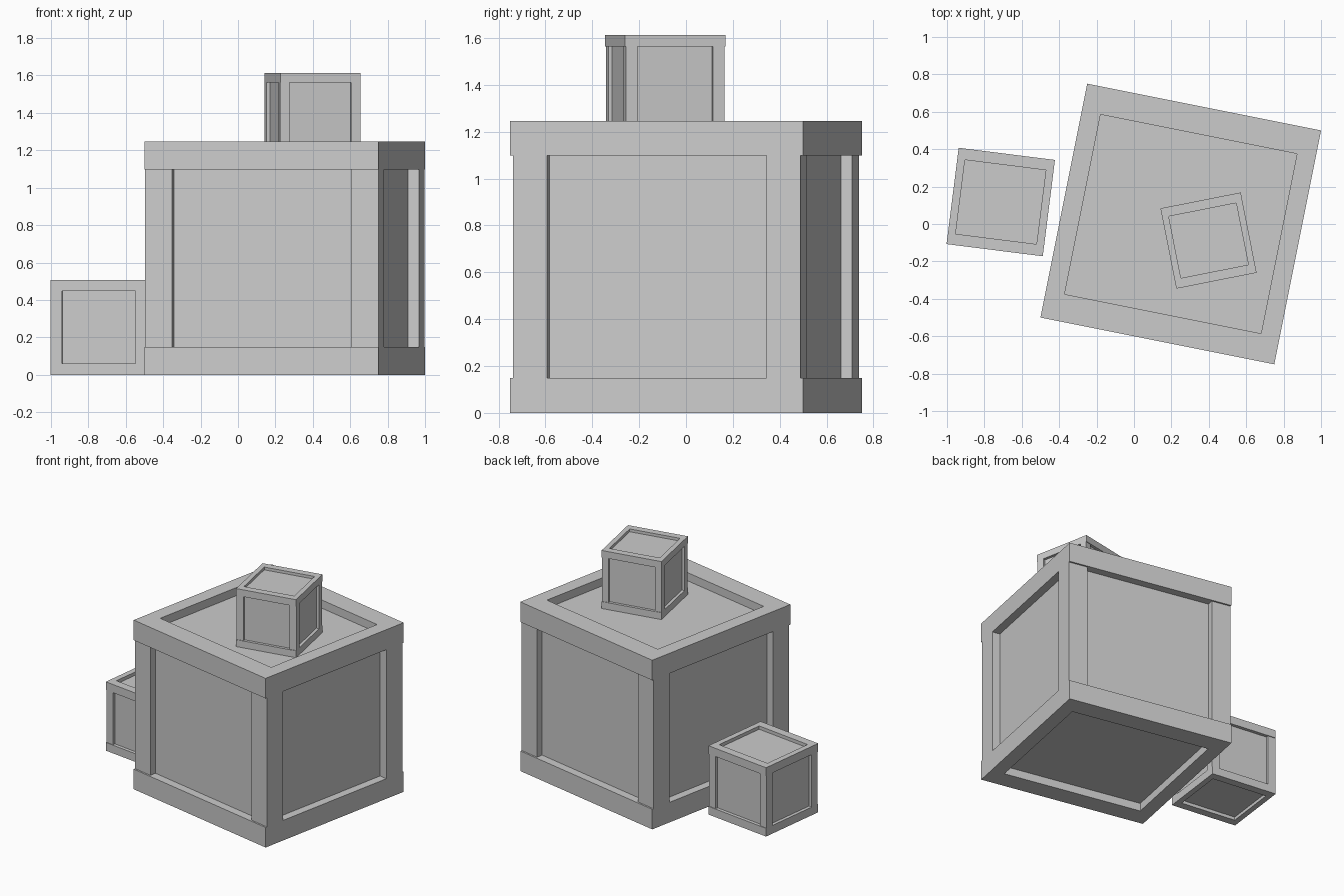
import bpy
import bmesh
from math import radians
from mathutils import Matrix

if "Cube" in bpy.data.objects:
    bpy.data.objects.remove(bpy.data.objects["Cube"])

# Crate proportions at full size
W, H = 1.275, 1.246      # width/depth and height
BAND = 0.148             # height of slats, width of posts
SIDE = 0.102             # width of the short rim slats seen from above
DEEP = 0.06              # how far the panels are sunk
STEP = 0.012             # posts sit slightly behind the slats at front and back
R = W / 2


def add_box(bm, lo, hi):
    size = [b - a for a, b in zip(lo, hi)]
    mid = [(a + b) / 2 for a, b in zip(lo, hi)]
    bmesh.ops.create_cube(bm, size=1, matrix=Matrix.Translation(mid) @ Matrix.Diagonal((*size, 1)))


def make_part(name, boxes, place):
    bm = bmesh.new()
    for lo, hi in boxes:
        add_box(bm, lo, hi)
    mesh = bpy.data.meshes.new(name)
    bm.to_mesh(mesh)
    bm.free()
    ob = bpy.data.objects.new(name, mesh)
    ob.matrix_world = place
    bpy.context.collection.objects.link(ob)


def crate(name, x, y, z, angle, scale):
    place = (Matrix.Translation((x, y, z)) @ Matrix.Rotation(radians(angle), 4, 'Z')
             @ Matrix.Scale(scale, 4))
    # Sunken panels as one core block
    c = R - DEEP
    make_part(name + "_panels", [((-c, -c, DEEP), (c, c, H - DEEP))], place)
    # Four corner posts
    posts = []
    for sx in (-1, 1):
        xs = sorted((sx * R, sx * (R - BAND)))
        for sy in (-1, 1):
            ys = sorted((sy * (R - STEP), sy * (R - STEP - BAND)))
            posts.append(((xs[0], ys[0], BAND), (xs[1], ys[1], H - BAND)))
    make_part(name + "_posts", posts, place)
    # Top and bottom rims: two long slats, two short ones between
    for rim, z0 in (("bottom", 0), ("top", H - BAND)):
        slats = []
        for s in (-1, 1):
            a, b = sorted((s * R, s * (R - BAND)))
            slats.append(((-R, a, z0), (R, b, z0 + BAND)))
            a, b = sorted((s * R, s * (R - SIDE)))
            slats.append(((a, BAND - R, z0), (b, R - BAND, z0 + BAND)))
        make_part(f"{name}_{rim}_slats", slats, place)


crate("large_crate", 0.25, 0, 0, -11.31, 1)
crate("floor_crate", -0.7125, 0.1175, 0, -7.2, 0.407)
crate("stacked_crate", 0.3985, -0.0885, H - DEEP, 11.2, 0.343)
